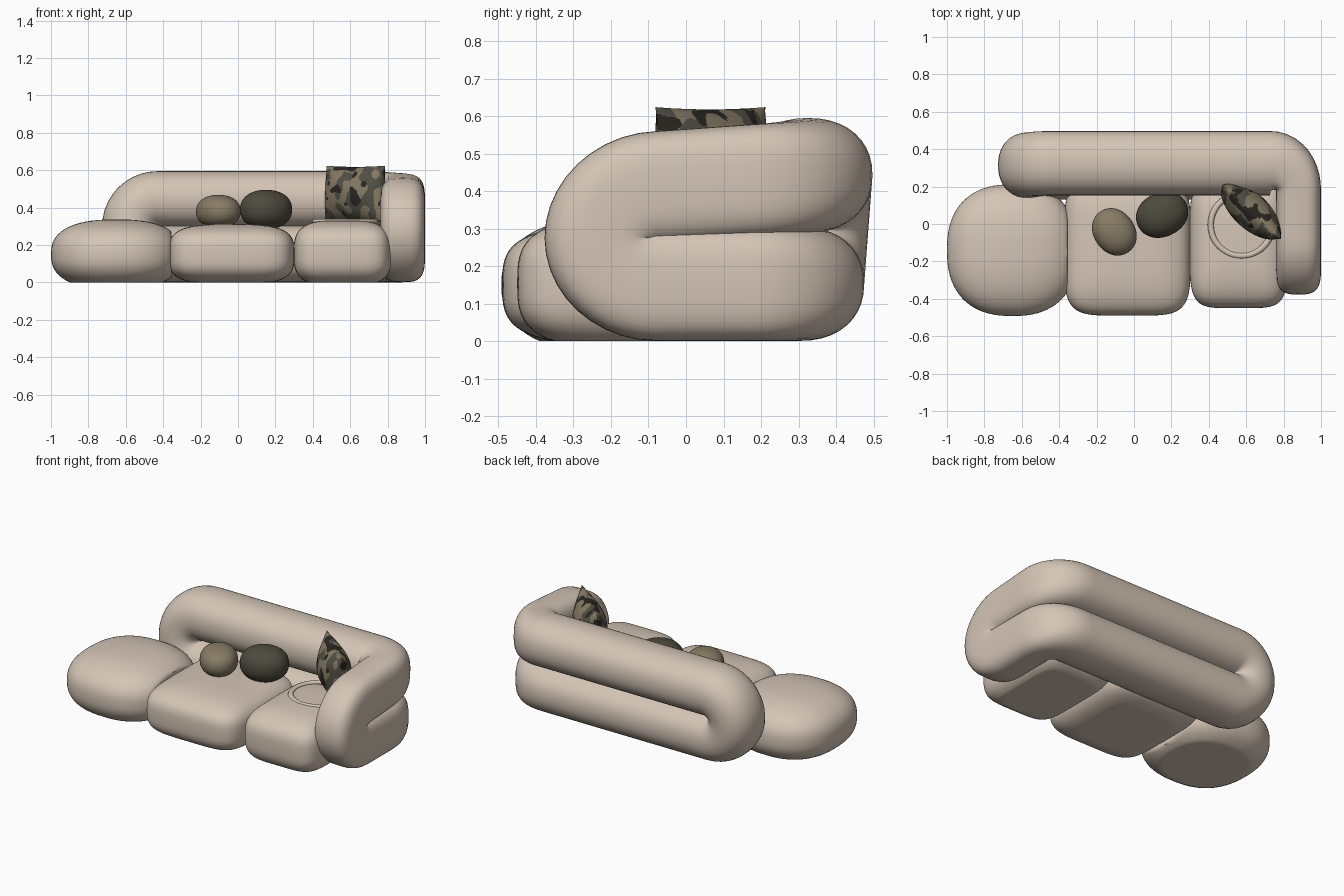
import bpy, bmesh
from math import sin, cos, pi, radians, copysign
from mathutils import Vector, Matrix, noise

cube = bpy.data.objects.get("Cube")
if cube:
    bpy.data.objects.remove(cube)


def material(name, rgb):
    m = bpy.data.materials.new(name)
    m.use_nodes = True
    m.diffuse_color = (*rgb, 1)
    m.node_tree.nodes["Principled BSDF"].inputs["Base Color"].default_value = (*rgb, 1)
    return m


BEIGE = material("beige fabric", (0.66, 0.56, 0.47))
TAN = material("tan fabric", (0.24, 0.20, 0.13))
OLIVE = material("dark olive fabric", (0.075, 0.068, 0.048))
BLACK = material("near black patch", (0.022, 0.02, 0.015))
GREY = material("grey green patch", (0.085, 0.082, 0.06))


def finish(bm, name, mats, angle=50):
    bmesh.ops.recalc_face_normals(bm, faces=bm.faces)
    mesh = bpy.data.meshes.new(name)
    bm.to_mesh(mesh)
    bm.free()
    for m in mats:
        mesh.materials.append(m)
    mesh.shade_smooth()
    mesh.set_sharp_from_angle(angle=radians(angle))
    obj = bpy.data.objects.new(name, mesh)
    bpy.context.collection.objects.link(obj)
    return obj


def power(v, n):
    return copysign(abs(v) ** (2 / n), v)


def puff(name, centre, half, n_plan, n_vert, mat, turn=0, x_max=9):
    """Rounded cushion: a sphere squared off in plan and in height."""
    bm = bmesh.new()
    bmesh.ops.create_uvsphere(bm, u_segments=80, v_segments=40, radius=1)
    spin = Matrix.Rotation(radians(turn), 3, 'Z')
    for v in bm.verts:
        z = max(-1, min(1, v.co.z))
        ring = (1 - z * z) ** 0.5
        flat = v.co.xy.normalized() if ring > 1e-4 else Vector((0, 0))
        r = ring ** (2 / n_vert)
        p = Vector((half[0] * r * power(flat.x, n_plan),
                    half[1] * r * power(flat.y, n_plan),
                    half[2] * power(z, n_vert)))
        v.co = spin @ p + Vector(centre)
        v.co.z = max(v.co.z, 0)
        v.co.x = min(v.co.x, x_max)
    return finish(bm, name, [mat])


# Folded bolster: one closed tube forming the back and the left arm
X0, X1, BACK_Y, Y1, BEND = -0.43, 0.88, 0.325, -0.08, 0.15
LEG_A = X1 - BEND - X0
ARC = BEND * pi / 2
LENGTH = LEG_A + ARC + BACK_Y - BEND - Y1
MID_Z, FOLD = 0.298, 0.145


def plan(s):
    """Point, direction and corner progress along the L-shaped plan."""
    if s < LEG_A:
        return Vector((X0 + s, BACK_Y, 0)), Vector((1, 0, 0)), 0
    if s < LEG_A + ARC:
        a = (s - LEG_A) / BEND
        p = Vector((X1 - BEND + BEND * sin(a), BACK_Y - BEND + BEND * cos(a), 0))
        return p, Vector((cos(a), -sin(a), 0)), a / (pi / 2)
    return Vector((X1, BACK_Y - BEND - (s - LEG_A - ARC), 0)), Vector((0, -1, 0)), 1


def bolster():
    steps, turn, sides = 70, 20, 40
    path = [(LENGTH * i / steps, FOLD, 1, 0) for i in range(steps)]
    path += [(LENGTH + FOLD * sin(a), FOLD * cos(a), cos(a), -sin(a))
             for a in (pi * i / turn for i in range(turn))]
    path += [(LENGTH * (1 - i / steps), -FOLD, -1, 0) for i in range(steps)]
    path += [(-FOLD * sin(a), -FOLD * cos(a), -cos(a), sin(a))
             for a in (pi * i / turn for i in range(turn))]
    bm = bmesh.new()
    rings = []
    for s, h, ts, tz in path:
        p, t, k = plan(s)
        up = (h / FOLD + 1) / 2
        ease = k * k * (3 - 2 * k)
        side = Vector((-t.y, t.x, 0))
        out = Vector((0, 0, ts)) - t * tz
        width = 0.172 - 0.052 * ease
        n = 2.2 + 1.1 * ease
        slope = 0.035 * up * max(0, s - LEG_A) / (LENGTH - LEG_A)
        c = p + Vector((0, 0, MID_Z + h - slope)) - side * 0.022 * (1 - up) * (1 - ease)
        ring = []
        for j in range(sides):
            a = 2 * pi * j / sides
            q = c + side * width * power(cos(a), n) + out * 0.152 * power(sin(a), n)
            q.z = max(q.z, 0)
            ring.append(bm.verts.new(q))
        rings.append(ring)
    for i, ring in enumerate(rings):
        nxt = rings[(i + 1) % len(rings)]
        for j in range(sides):
            k = (j + 1) % sides
            bm.faces.new((ring[j], ring[k], nxt[k], nxt[j]))
    finish(bm, "back_and_arm_bolster", [BEIGE], 80)


bolster()

# Seat modules
puff("round_end_seat", (-0.65, -0.14, 0.15), (0.35, 0.352, 0.187), 2.4, 2.5, BEIGE, x_max=-0.355)
puff("middle_seat", (-0.035, -0.12, 0.15), (0.338, 0.37, 0.162), 5, 3.3, BEIGE)
puff("corner_seat", (0.56, -0.1, 0.155), (0.262, 0.35, 0.178), 5, 3.2, BEIGE)

# Soft crease pressed around the pillow
bm = bmesh.new()
N, M = 64, 10
loops = [[bm.verts.new(((0.165 + 0.016 * cos(b)) * cos(a) + 0.575,
                        (0.165 + 0.016 * cos(b)) * sin(a) - 0.005,
                        0.327 + 0.012 * sin(b)))
          for b in (2 * pi * j / M for j in range(M))]
         for a in (2 * pi * i / N for i in range(N))]
for i in range(N):
    for j in range(M):
        a, b = loops[i], loops[(i + 1) % N]
        bm.faces.new((a[j], a[(j + 1) % M], b[(j + 1) % M], b[j]))
finish(bm, "seat_crease", [BEIGE])

# Ball cushions
puff("tan_ball_cushion", (-0.105, -0.042, 0.38), (0.132, 0.11, 0.088), 2.1, 2.2, TAN, turn=-55)
puff("olive_ball_cushion", (0.15, 0.05, 0.39), (0.142, 0.118, 0.105), 2.1, 2.2, OLIVE, turn=25)


# Patterned pillow: two bulged sheets meeting at a seam
def pillow():
    bm = bmesh.new()
    cells = 84
    place = Matrix.Translation((0.63, 0.065, 0.472)) @ Matrix.Rotation(radians(-43), 4, 'Z')
    for face in (-1, 1):
        grid = []
        for i in range(cells + 1):
            row = []
            for j in range(cells + 1):
                u, v = 2 * i / cells - 1, 2 * j / cells - 1
                bulge = ((1 - u * u) * (1 - v * v)) ** 0.6
                x = 0.215 * u * (1 - 0.07 * (1 - v * v)) - 0.015 * (1 - v) * (1 - u) / 2
                z = 0.152 * v * (1 - 0.04 * (1 - u * u))
                row.append(bm.verts.new(place @ Vector((x, face * 0.095 * bulge, z))))
            grid.append(row)
        for i in range(cells):
            for j in range(cells):
                bm.faces.new((grid[i][j], grid[i + 1][j], grid[i + 1][j + 1], grid[i][j + 1]))
    bmesh.ops.remove_doubles(bm, verts=bm.verts, dist=1e-5)
    for f in bm.faces:
        p = f.calc_center_median()
        if noise.noise(p * 17 + Vector((3, 1, 7))) > 0.2:
            f.material_index = 1
        elif noise.noise(p * 15 + Vector((9, 4, 2))) > 0.1:
            f.material_index = 2
    finish(bm, "patterned_pillow", [TAN, BLACK, GREY])


pillow()
